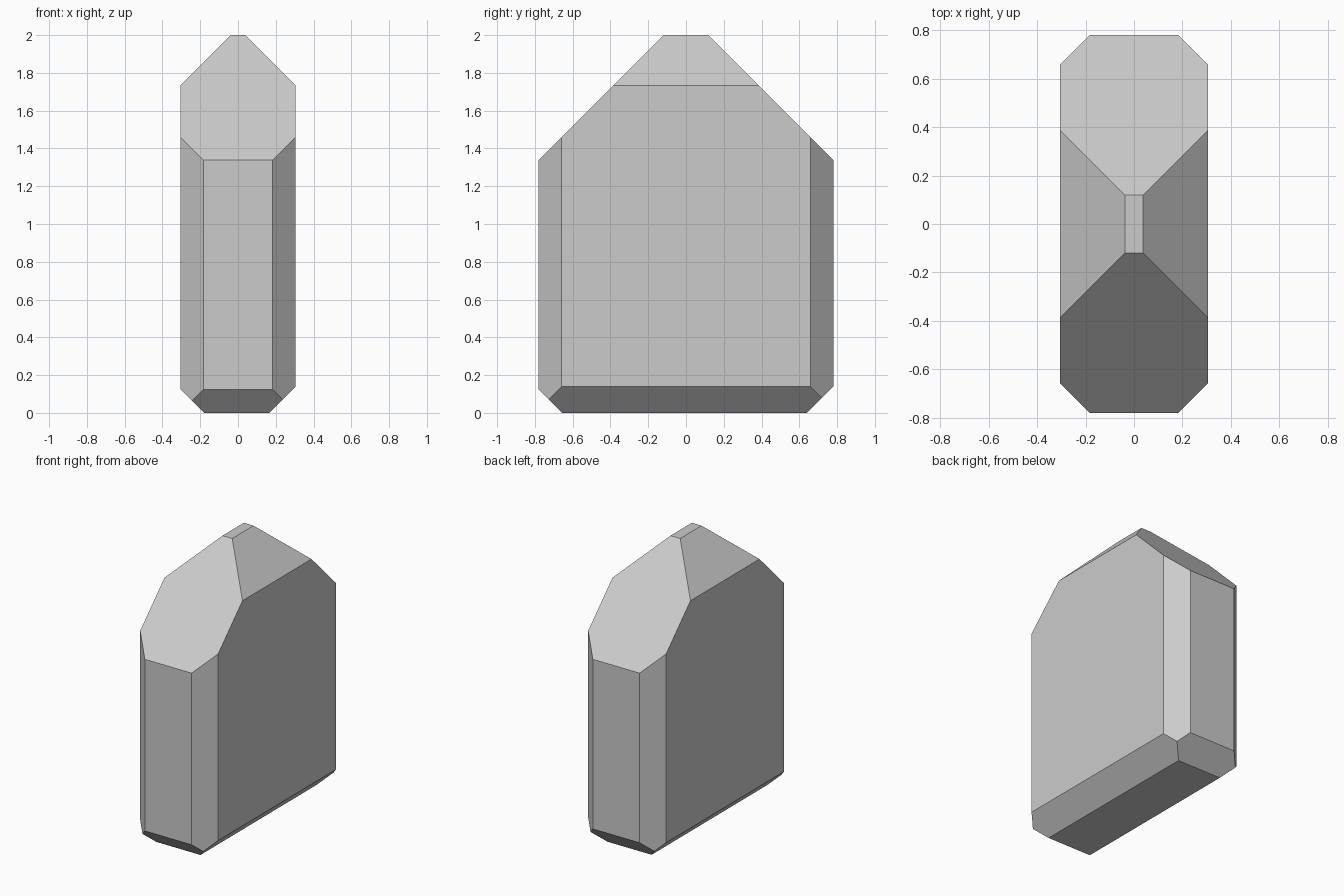
import bpy, bmesh
from mathutils import Vector

if "Cube" in bpy.data.objects:
    bpy.data.objects.remove(bpy.data.objects["Cube"])

HX, HY, H = 0.305, 0.78, 2.0

bm = bmesh.new()
bmesh.ops.create_cube(bm, size=1)
for v in bm.verts:
    v.co = Vector((v.co.x * 2 * HX, v.co.y * 2 * HY, (v.co.z + 0.5) * H))


def cut(normal, offset):
    """Slice away everything where normal . p > offset and cap the opening."""
    n = Vector(normal)
    geom = bm.verts[:] + bm.edges[:] + bm.faces[:]
    res = bmesh.ops.bisect_plane(bm, geom=geom, dist=1e-5, plane_co=n * (offset / n.length_squared),
                                 plane_no=n, clear_outer=True)
    edges = [e for e in res["geom_cut"] if isinstance(e, bmesh.types.BMEdge)]
    bmesh.ops.contextual_create(bm, geom=edges)


# Chamfered vertical corners
for sx in (-1, 1):
    for sy in (-1, 1):
        cut((sx, sy, 0), 0.963)

# Sloped shoulders leading to the small flat top
for s in (-1, 1):
    cut((0, s, 1), 2.119)
    cut((s, 0, 1), 2.038)

# Bottom bevels, slightly uneven from side to side
cut((0, -1, -1), 0.655)
cut((0, 1, -1), 0.641)
cut((-1, 0, -1), 0.18)
cut((1, 0, -1), 0.165)

bmesh.ops.recalc_face_normals(bm, faces=bm.faces[:])
mesh = bpy.data.meshes.new("faceted_block")
bm.to_mesh(mesh)
bm.free()
bpy.context.collection.objects.link(bpy.data.objects.new("faceted_block", mesh))
